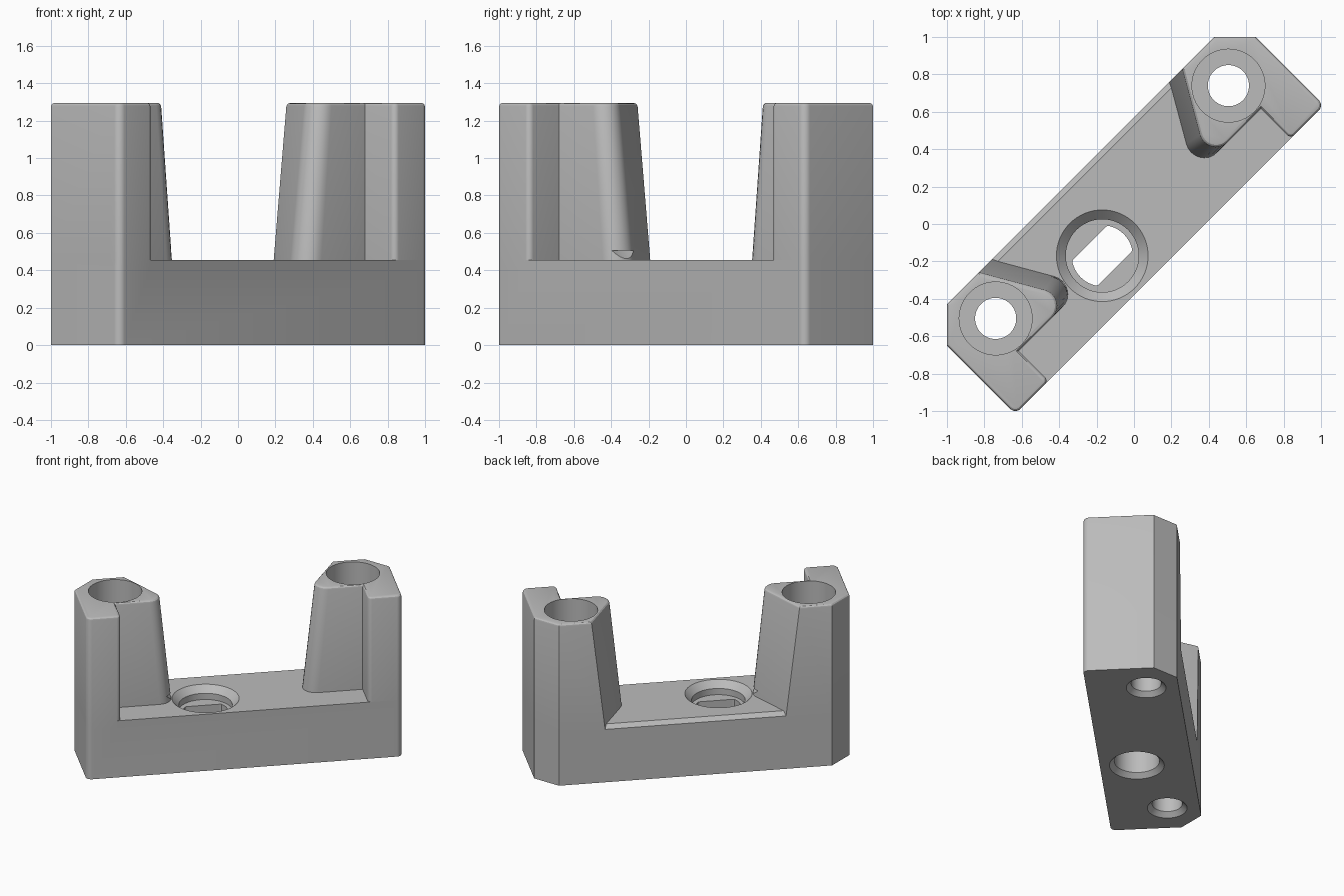
import bpy, bmesh, math
from mathutils import Matrix, Vector

cube = bpy.data.objects.get("Cube")
if cube:
    bpy.data.objects.remove(cube)

TURN = Matrix.Rotation(math.radians(45), 4, "Z")   # body lies on the diagonal
END, FRONT, BACK = 1.167, -0.27, 0.403
CUT = 0.156                                         # corner chamfer at the back
DECK, TOP = 0.455, 1.295

grey = bpy.data.materials.new("light_grey")
grey.use_nodes = True
grey.diffuse_color = (0.5, 0.5, 0.5, 1)
grey.node_tree.nodes["Principled BSDF"].inputs["Base Color"].default_value = (0.5, 0.5, 0.5, 1)


def rounded(corners, steps=8):
    """Outline from (u, v, radius) corners, arcs where radius > 0."""
    out = []
    for i, (u, v, r) in enumerate(corners):
        p = Vector((u, v))
        if r == 0:
            out.append(p)
            continue
        a = (Vector(corners[i - 1][:2]) - p).normalized()
        b = (Vector(corners[(i + 1) % len(corners)][:2]) - p).normalized()
        half = a.angle(b) / 2
        centre = p + (a + b).normalized() * r / math.sin(half)
        start = p + a * r / math.tan(half) - centre
        stop = p + b * r / math.tan(half) - centre
        sweep = math.atan2(start.x * stop.y - start.y * stop.x, start.dot(stop))
        for k in range(steps + 1):
            out.append(centre + Matrix.Rotation(sweep * k / steps, 2) @ start)
    return out


def loft(name, sections, flip=1, bevel=None):
    """Solid through (outline, z) sections; bevel = (width, segments, edge test)."""
    bm = bmesh.new()
    rings = [[bm.verts.new((p.x * flip, p.y, z)) for p in pts] for pts, z in sections]
    n = len(rings[0])
    for low, high in zip(rings, rings[1:]):
        for i in range(n):
            j = (i + 1) % n
            bm.faces.new((low[i], low[j], high[j], high[i]))
    bm.faces.new(rings[0])
    bm.faces.new(rings[-1])
    bmesh.ops.recalc_face_normals(bm, faces=bm.faces)
    if bevel:
        width, segments, test = bevel
        edges = [e for e in bm.edges if all(test(v.co) for v in e.verts)]
        bmesh.ops.bevel(bm, geom=edges, offset=width, segments=segments,
                        affect="EDGES", profile=0.5)
    bm.transform(TURN)
    mesh = bpy.data.meshes.new(name)
    bm.to_mesh(mesh)
    bm.free()
    mesh.materials.append(grey)
    obj = bpy.data.objects.new(name, mesh)
    bpy.context.collection.objects.link(obj)
    return obj


def disc(u, v, r, flat=None):
    """Circle outline, optionally clipped to two flats."""
    pts = []
    for k in range(64):
        a = math.tau * k / 64
        y = r * math.sin(a)
        if flat:
            y = max(-flat, min(flat, y))
        pts.append(Vector((u + r * math.cos(a), v + y)))
    return pts


def combine(target, tool, operation):
    tool.hide_render = True
    mod = target.modifiers.new(operation.lower(), "BOOLEAN")
    mod.operation, mod.solver, mod.object = operation, "EXACT", tool
    bpy.context.view_layer.objects.active = target
    bpy.ops.object.modifier_apply(modifier=mod.name)
    bpy.data.objects.remove(tool)


def post_outline(tip, radius):
    return rounded([
        (tip, -0.045, radius), (0.915, -0.045, 0), (0.915, FRONT, 0.03),
        (END, FRONT, 0.04), (END, BACK - CUT, 0), (END - CUT, BACK, 0),
        (tip + 0.577 * (BACK + 0.045), BACK, 0)])


# Base bar with a chamfered back top edge
bar = rounded([(-END, FRONT, 0.04), (END, FRONT, 0.04), (END, BACK - CUT, 0),
               (END - CUT, BACK, 0), (CUT - END, BACK, 0), (-END, BACK - CUT, 0)])
body = loft("bracket_body", [(bar, 0), (bar, DECK)],
            bevel=(0.03, 1, lambda c: c.z > DECK - 0.01 and c.y > BACK - 0.01))

# Tapered posts with softened tops
for side in (1, -1):
    post = loft("post", [(post_outline(0.408, 0.1), 0.4), (post_outline(0.512, 0.088), TOP)],
                side, (0.02, 3, lambda c: c.z > TOP - 0.01))
    combine(body, post, "UNION")

# Bolt holes: deep counterbore above, countersink below
for side in (1, -1):
    def at(r):
        return disc(0.88, 0.166, r)
    hole = loft("bolt_hole", [(at(0.18), -0.035), (at(0.145), 0), (at(0.11), 0.035), (at(0.11), 0.4),
                              (at(0.195), 0.4), (at(0.195), TOP + 0.1)], side)
    combine(body, hole, "DIFFERENCE")

# Middle socket: countersunk recess, slot with two flats, round bore below
def mid(r, flat=None):
    return disc(-0.24, 0, r, flat)

sections = {
    "recess": [(mid(0.195), 0.355), (mid(0.195), 0.405), (mid(0.245), DECK), (mid(0.295), DECK + 0.05)],
    "bore": [(mid(0.235), -0.035), (mid(0.2), 0), (mid(0.165), 0.035), (mid(0.165), 0.26)],
    "slot": [(mid(0.163, 0.095), 0.2), (mid(0.163, 0.095), 0.38)],
}
for name, rings in sections.items():
    combine(body, loft(name, rings), "DIFFERENCE")

# Smooth shading with sharp edges kept
bpy.ops.object.select_all(action="DESELECT")
body.select_set(True)
bpy.context.view_layer.objects.active = body
bpy.ops.object.shade_smooth_by_angle(angle=math.radians(25))
